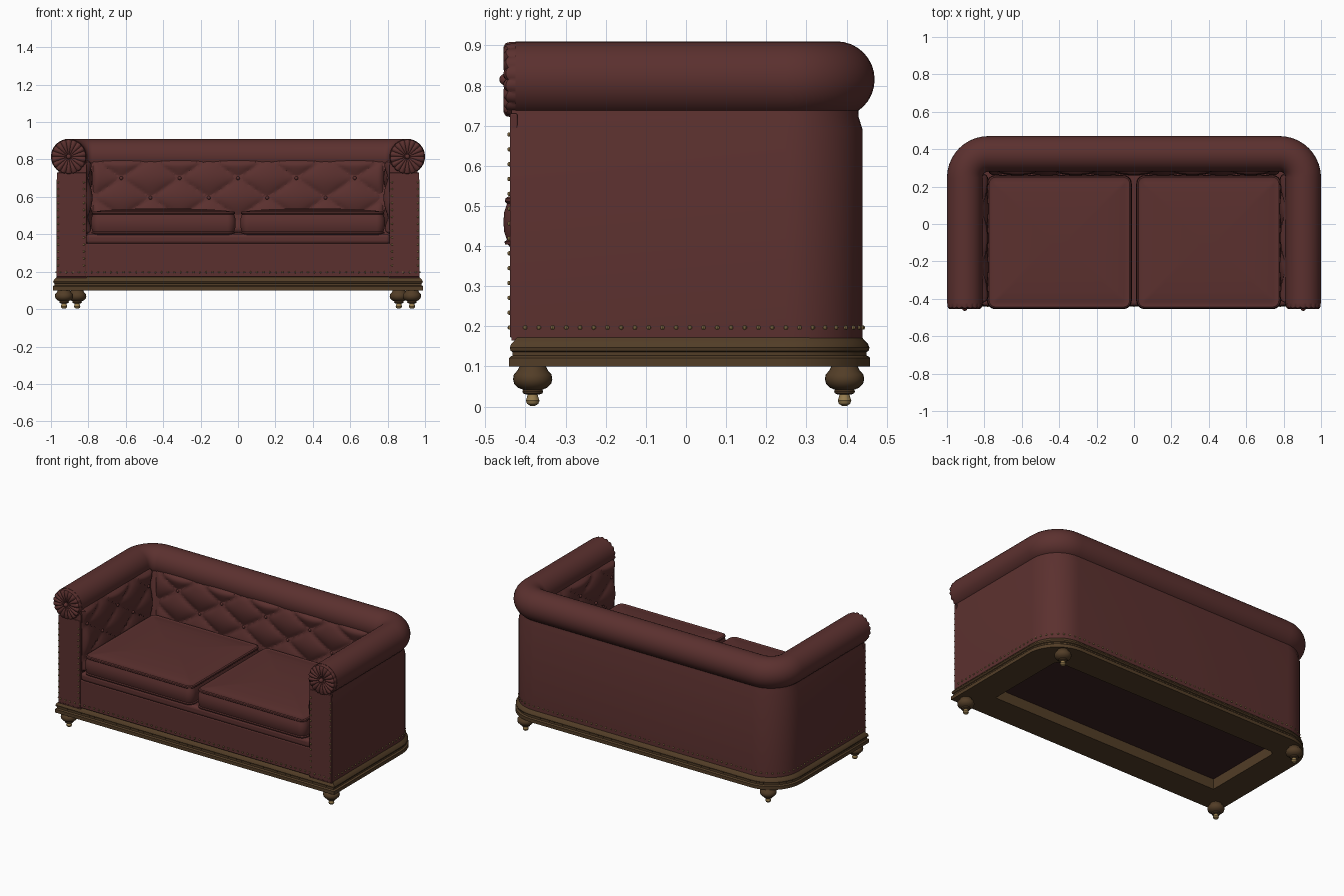
import bpy, bmesh, math
from mathutils import Vector, Matrix

if "Cube" in bpy.data.objects:
    bpy.data.objects.remove(bpy.data.objects["Cube"])

def material(name, rgb):
    m = bpy.data.materials.new(name)
    m.diffuse_color = (*rgb, 1)
    m.use_nodes = True
    m.node_tree.nodes["Principled BSDF"].inputs["Base Color"].default_value = m.diffuse_color
    return m

LEATHER = material("leather", (0.105, 0.030, 0.028))
DARK = material("dark_lining", (0.045, 0.016, 0.016))
WOOD = material("wood", (0.085, 0.047, 0.020))
BRASS = material("brass", (0.30, 0.20, 0.075))

def finish(name, bm, mat, recalc=True):
    if recalc:
        bmesh.ops.recalc_face_normals(bm, faces=bm.faces)
    me = bpy.data.meshes.new(name)
    bm.to_mesh(me)
    bm.free()
    me.materials.append(mat)
    ob = bpy.data.objects.new(name, me)
    bpy.context.collection.objects.link(ob)
    return ob

def loft(name, rings, mat, closed=True, loop=False):
    """Skin a stack of rings; closed = each ring closes, loop = last ring joins first."""
    bm = bmesh.new()
    vs = [[bm.verts.new(p) for p in r] for r in rings]
    n = len(vs[0])
    for k in range(len(vs) if loop else len(vs) - 1):
        a, b = vs[k], vs[(k + 1) % len(vs)]
        for i in range(n if closed else n - 1):
            j = (i + 1) % n
            bm.faces.new((a[i], a[j], b[j], b[i]))
    if not loop:
        bm.faces.new(vs[0])
        bm.faces.new(vs[-1])
    elif not closed:
        bm.faces.new([r[0] for r in vs])
        bm.faces.new([r[-1] for r in vs])
    return finish(name, bm, mat)

def arc(cx, cy, r, start, n=10):
    if r <= 0:
        return [(cx, cy)]
    return [(cx + r * math.cos(math.radians(start + 90 * i / n)),
             cy + r * math.sin(math.radians(start + 90 * i / n))) for i in range(n + 1)]

def outline(x0, x1, y0, y1, rb, rf=0):
    """Plan outline from front right, round the back, to front left."""
    return (arc(x1 - rf, y0 + rf, rf, -90) + arc(x1 - rb, y1 - rb, rb, 0)
            + arc(x0 + rb, y1 - rb, rb, 90) + arc(x0 + rf, y0 + rf, rf, 180))

def u_ring(d, z, front=-0.435):
    return [(x, y, z) for x, y in outline(-0.97 + d, 0.97 - d, front, 0.44 - d, 0.192 - d)]

def box(name, x0, x1, y0, y1, z0, z1, bevel, mat):
    bm = bmesh.new()
    bmesh.ops.create_cube(bm, size=1, matrix=Matrix.Translation(((x0 + x1) / 2, (y0 + y1) / 2, (z0 + z1) / 2))
                          @ Matrix.Diagonal((x1 - x0, y1 - y0, z1 - z0, 1)))
    ob = finish(name, bm, mat)
    if bevel:
        mod = ob.modifiers.new("bevel", 'BEVEL')
        mod.width, mod.segments = bevel, 4
    return ob

def studs(name, points, radius, mat, seg=8):
    bm = bmesh.new()
    for p in points:
        bmesh.ops.create_uvsphere(bm, u_segments=seg, v_segments=seg // 2 + 1, radius=radius,
                                  matrix=Matrix.Translation(p))
    return finish(name, bm, mat)

# Wall shell and rolled top
wall = [(0, .165), (0, .69), (.01, .722), (.012, .77), (.15, .79), (.16, .77), (.16, .165)]
loft("arm_and_back_wall", [u_ring(d, z) for d, z in wall], LEATHER, closed=False, loop=True)
roll = [(.065 - .095 * math.cos(a), .815 + .095 * math.sin(a))
        for a in (2 * math.pi * i / 32 for i in range(32))]
loft("rolled_top", [u_ring(d, z, -0.425) for d, z in roll], LEATHER, closed=False, loop=True)

# Wooden plinth, an open frame
plinth = [(0, .10), (0, .121), (.004, .125), (.009, .127), (.009, .136), (.004, .139), (.002, .147),
          (.006, .157), (.014, .165), (.02, .172), (.18, .172), (.18, .10)]
loft("plinth", [[(x, y, z) for x, y in outline(-.99 + d, .99 - d, -.441 + d, .459 - d, .212 - d)]
                for d, z in plinth], WOOD, loop=True)

# Turned feet
foot = [(.016, .03), (.024, .033), (.026, .038), (.024, .042), (.036, .047), (.046, .057), (.049, .068),
        (.047, .08), (.038, .09), (.032, .102)]
tip = [(.006, .002), (.014, .007), (.017, .015), (.014, .024), (.012, .032)]
for side, s in (("right", 1), ("left", -1)):
    for place, fx, fy in (("front", .93, -.382), ("back", .86, .395)):
        for part, prof, mat in (("foot", foot, WOOD), ("foot_tip", tip, BRASS)):
            loft(f"{place}_{side}_{part}",
                 [[(s * fx + r * math.cos(t), fy + r * math.sin(t), z)
                   for t in (2 * math.pi * i / 24 for i in range(24))] for r, z in prof], mat)

# Seat platform
box("seat_underside", -.82, .82, -.40, .30, .166, .19, 0, DARK)
box("front_rail", -.815, .815, -.433, .295, .172, .352, .006, LEATHER)
box("seat_deck", -.812, .812, -.438, .295, .348, .402, .018, LEATHER)

# Seat cushions with piped edges
cushion = [(.03, .395), (.015, .399), (.010, .406), (.004, .404), (.003, .411), (.009, .415), (.002, .435),
           (0, .46), (.002, .485), (.009, .506), (.004, .511), (.005, .519), (.012, .523), (.020, .520),
           (.04, .525), (.09, .530), (.16, .534), (.25, .537), (.33, .538)]
for side, s in (("right", 1), ("left", -1)):
    loft(f"{side}_seat_cushion",
         [[(x + s * .399, y, z) for x, y in
           outline(-.387 + d, .387 - d, -.455 + d, .262 - d, max(.045 - d, .012), max(.045 - d, .012))]
          for d, z in cushion], LEATHER)

# Tufted inner panels
W, H, Z0, Z1, ZB = .312, .21, .40, .80, .70
def tuft_height(u, v, half):
    a, b = u / W + (v - ZB) / H, u / W - (v - ZB) / H
    puff = (abs(math.sin(math.pi * a)) * abs(math.sin(math.pi * b))) ** .5
    edge = min(1, (half - abs(u)) / .03, (v - Z0) / .03, (Z1 - v) / .03)
    return (.008 + .026 * puff) * math.sqrt(max(edge, 0))

def tufted(name, half, place):
    nu, nv = int(half * 2 / .0125), 32
    bm = bmesh.new()
    grid = []
    for i in range(nu + 1):
        u = -half + 2 * half * i / nu
        grid.append([bm.verts.new(place(u, v, tuft_height(u, v, half)))
                     for v in (Z0 + (Z1 - Z0) * j / nv for j in range(nv + 1))])
    for i in range(nu):
        for j in range(nv):
            bm.faces.new((grid[i][j], grid[i + 1][j], grid[i + 1][j + 1], grid[i][j + 1]))
    finish(name, bm, LEATHER, recalc=False)
    pts = [place(i * W / 2, ZB + j * H / 2, .011) for i in range(-6, 7) for j in (0, -1)
           if (i + j) % 2 == 0 and abs(i * W / 2) < half - .03]
    studs(name + "_buttons", pts, .010, LEATHER, 10)

tufted("tufted_back", .785, lambda u, v, h: (u, .293 - h, v))
tufted("tufted_right_arm", .35, lambda u, v, h: (.812 - h, -.075 - u, v))
tufted("tufted_left_arm", .35, lambda u, v, h: (-.812 + h, -.075 + u, v))

# Arm fronts with pleated rosettes
rosette = [(.093, -.405, 0), (.092, -.412, .004), (.091, -.43, .006), (.088, -.443, .006), (.078, -.449, .006),
           (.05, -.449, .006), (.025, -.446, .004), (.01, -.44, 0)]
for side, s in (("right", 1), ("left", -1)):
    box(f"{side}_arm_front", *sorted((s * .812, s * .969)), -.439, -.42, .172, .73, .004, LEATHER)
    rings = []
    for r, y, a in rosette:
        ring = []
        for i in range(108):
            t = 2 * math.pi * i / 108
            c = a * abs(math.sin(9 * t))
            ring.append((s * .905 + (r + c * .5) * math.cos(t), y - c, .815 + (r + c * .5) * math.sin(t)))
        rings.append(ring)
    loft(f"{side}_arm_rosette", rings, LEATHER)
    studs(f"{side}_rosette_button", [(s * .905, -.451, .815)], .014, LEATHER, 14)

# Brass nail heads
def spaced(path, step):
    out, need = [], step
    for a, b in zip(path, path[1:]):
        a, b = Vector(a), Vector(b)
        length, pos = (b - a).length, need
        while pos <= length:
            out.append(a.lerp(b, pos / length))
            pos += step
        need = pos - length
    return out

studs("side_nails", spaced(u_ring(-.001, .197), .0342), .0055, BRASS)
studs("front_nails", [(-.952 + .034 * i, -.439, .197) for i in range(57)], .0055, BRASS)
studs("arm_nails", [(s * x, -.440, .234 + .037 * k) for s in (1, -1) for x in (.824, .962)
                    for k in range(13)], .0055, BRASS)

# Smooth shading with crisp edges
bpy.ops.object.select_all(action='SELECT')
bpy.context.view_layer.objects.active = bpy.data.objects["plinth"]
bpy.ops.object.shade_smooth_by_angle(angle=math.radians(35))
